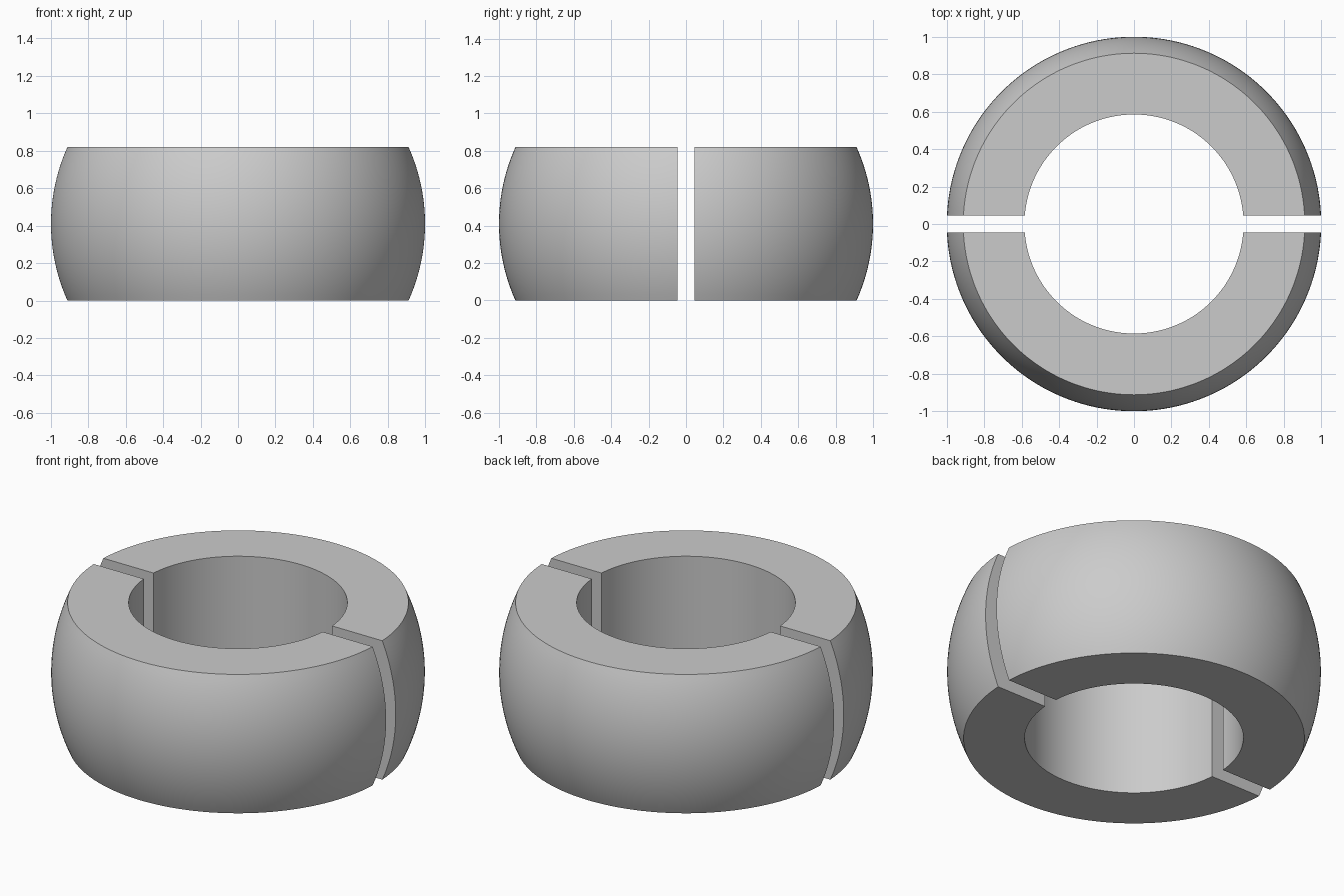
import bpy, bmesh, math
from math import sin, cos, asin, pi

RADIUS, BORE, HEIGHT, GAP = 1.0, 0.585, 0.82, 0.045
ARC_STEPS, TURN_STEPS = 24, 96

if "Cube" in bpy.data.objects:
    bpy.data.objects.remove(bpy.data.objects["Cube"], do_unlink=True)

grey = bpy.data.materials.new("plain grey")
grey.use_nodes = True
colour = (0.6, 0.6, 0.6, 1)
grey.diffuse_color = colour
grey.node_tree.nodes["Principled BSDF"].inputs["Base Color"].default_value = colour

# Cross-section: spherical outside, straight bore, flat ends
mid = HEIGHT / 2
tilt = asin(mid / RADIUS)
profile = []
for i in range(ARC_STEPS + 1):
    a = -tilt + 2 * tilt * i / ARC_STEPS
    profile.append((RADIUS * cos(a), mid + RADIUS * sin(a)))
profile += [(BORE, HEIGHT), (BORE, 0)]


def half_ring(name, side):
    """Sweep the section through half a turn, ending flat at the gap."""
    bm = bmesh.new()
    sections = []
    for k in range(TURN_STEPS + 1):
        ring = []
        for r, z in profile:
            start = asin(GAP / r)
            t = start + (pi - 2 * start) * k / TURN_STEPS
            ring.append(bm.verts.new((side * r * cos(t), side * r * sin(t), z)))
        sections.append(ring)
    n = len(profile)
    for a, b in zip(sections, sections[1:]):
        for j in range(n):
            m = (j + 1) % n
            bm.faces.new((a[j], b[j], b[m], a[m]))
    # Flat faces at the split
    bm.faces.new(sections[0])
    bm.faces.new(sections[-1])
    bmesh.ops.recalc_face_normals(bm, faces=bm.faces[:])
    mesh = bpy.data.meshes.new(name)
    bm.to_mesh(mesh)
    bm.free()
    mesh.materials.append(grey)
    obj = bpy.data.objects.new(name, mesh)
    bpy.context.collection.objects.link(obj)
    bpy.ops.object.select_all(action="DESELECT")
    obj.select_set(True)
    bpy.context.view_layer.objects.active = obj
    bpy.ops.object.shade_smooth_by_angle(angle=math.radians(30))


half_ring("back_half_ring", 1)
half_ring("front_half_ring", -1)
